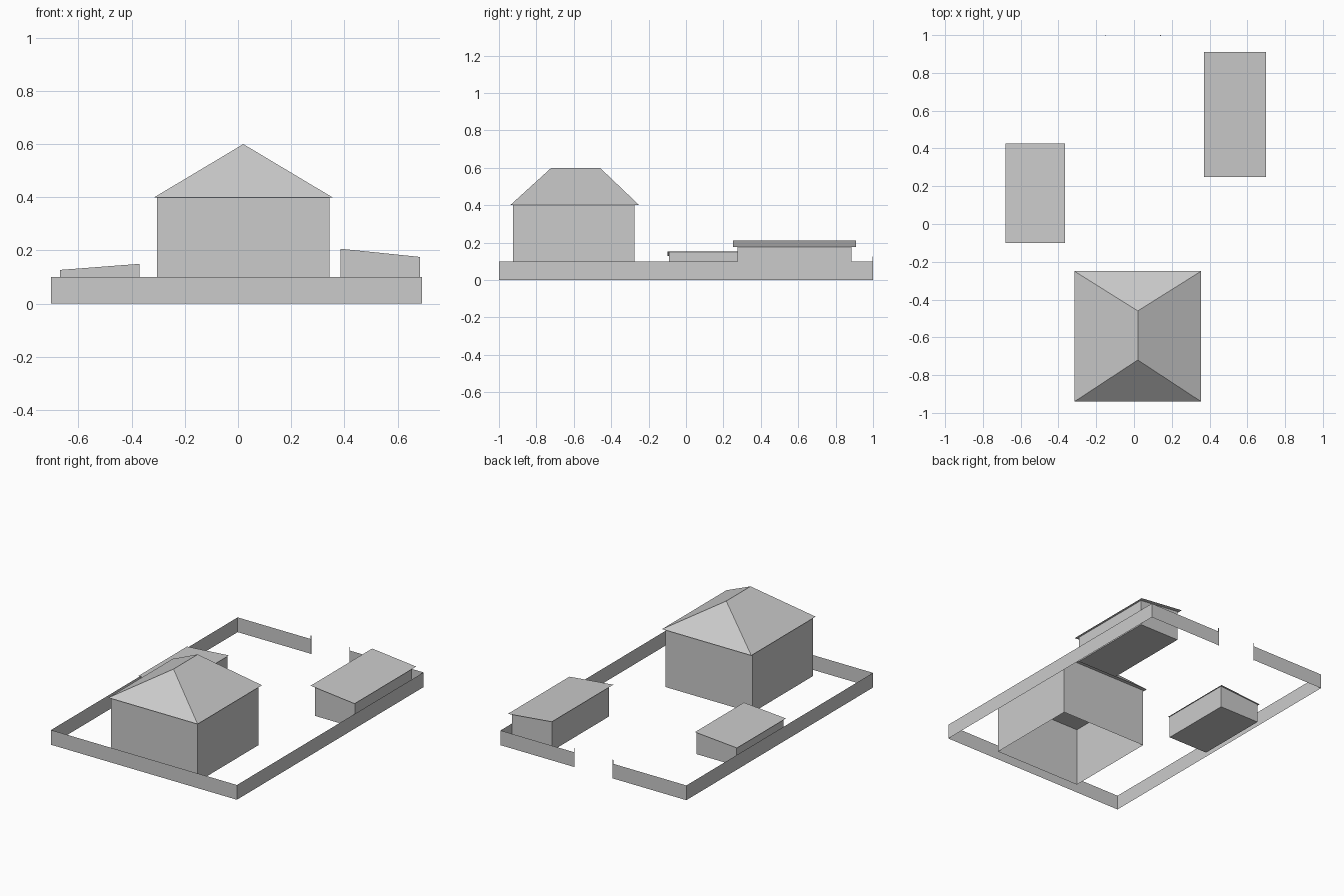
import bpy

cube = bpy.data.objects.get("Cube")
if cube:
    bpy.data.objects.remove(cube, do_unlink=True)

grey = bpy.data.materials.new("plain_grey")
grey.use_nodes = True
COLOUR = (0.6, 0.6, 0.6, 1)
grey.diffuse_color = COLOUR
grey.node_tree.nodes["Principled BSDF"].inputs["Base Color"].default_value = COLOUR


def make(name, verts, faces):
    mesh = bpy.data.meshes.new(name)
    mesh.from_pydata(verts, [], faces)
    mesh.materials.append(grey)
    obj = bpy.data.objects.new(name, mesh)
    bpy.context.collection.objects.link(obj)
    return obj


def box(name, x, y, z_left, z_right, floor=True, top=True):
    """Walls from the ground up, with a top that may slope across x."""
    verts = [(x[0], y[0], 0), (x[1], y[0], 0), (x[1], y[1], 0), (x[0], y[1], 0),
             (x[0], y[0], z_left), (x[1], y[0], z_right),
             (x[1], y[1], z_right), (x[0], y[1], z_left)]
    faces = [(i, (i + 1) % 4, (i + 1) % 4 + 4, i + 4) for i in range(4)]
    if floor:
        faces.append((3, 2, 1, 0))
    if top:
        faces.append((4, 5, 6, 7))
    return make(name, verts, faces)


def fence(name, a, b, height=0.1):
    make(name, [(*a, 0), (*b, 0), (*b, height), (*a, height)], [(0, 1, 2, 3)])


def shed(name, x, y, roof_x, roof_y, z_left, z_right):
    """Lean-to shed with a thin overhanging roof sheet."""
    slope = (z_right - z_left) / (roof_x[1] - roof_x[0])
    z = [z_left + slope * (v - roof_x[0]) for v in x]
    box(name + "_walls", x, y, z[0] - 0.002, z[1] - 0.002, top=False)
    make(name + "_roof",
         [(roof_x[0], roof_y[0], z_left), (roof_x[1], roof_y[0], z_right),
          (roof_x[1], roof_y[1], z_right), (roof_x[0], roof_y[1], z_left)],
         [(0, 1, 2, 3)])


# House walls, open underneath
box("house_walls", (-0.305, 0.345), (-0.925, -0.275), 0.4, 0.4, floor=False, top=False)

# Hipped roof with a flat ceiling
L, R, F, B, EAVE = -0.315, 0.355, -0.94, -0.25, 0.4
make("house_roof",
     [(L, F, EAVE), (R, F, EAVE), (R, B, EAVE), (L, B, EAVE),
      (0.02, -0.72, 0.6), (0.02, -0.46, 0.6)],
     [(0, 1, 4), (1, 2, 5, 4), (2, 3, 5), (3, 0, 4, 5), (3, 2, 1, 0)])

# Outbuildings
shed("large_shed", (0.385, 0.685), (0.275, 0.885), (0.37, 0.70), (0.25, 0.91), 0.21, 0.176)
shed("small_shed", (-0.67, -0.37), (-0.09, 0.415), (-0.68, -0.365), (-0.1, 0.425), 0.128, 0.152)

# Boundary fence with a gateway at the back
WEST, EAST = -0.703, 0.692
fence("front_fence", (WEST, -1), (EAST, -1))
fence("left_fence", (EAST, -1), (EAST, 1))
fence("right_fence", (WEST, 1), (WEST, -1))
fence("back_fence_left", (EAST, 1), (0.14, 1))
fence("back_fence_right", (-0.15, 1), (WEST, 1))

# Slim gate posts
for name, x in (("gate_post_left", 0.14), ("gate_post_right", -0.15)):
    box(name, (x - 0.002, x + 0.002), (0.996, 1), 0.125, 0.125)
